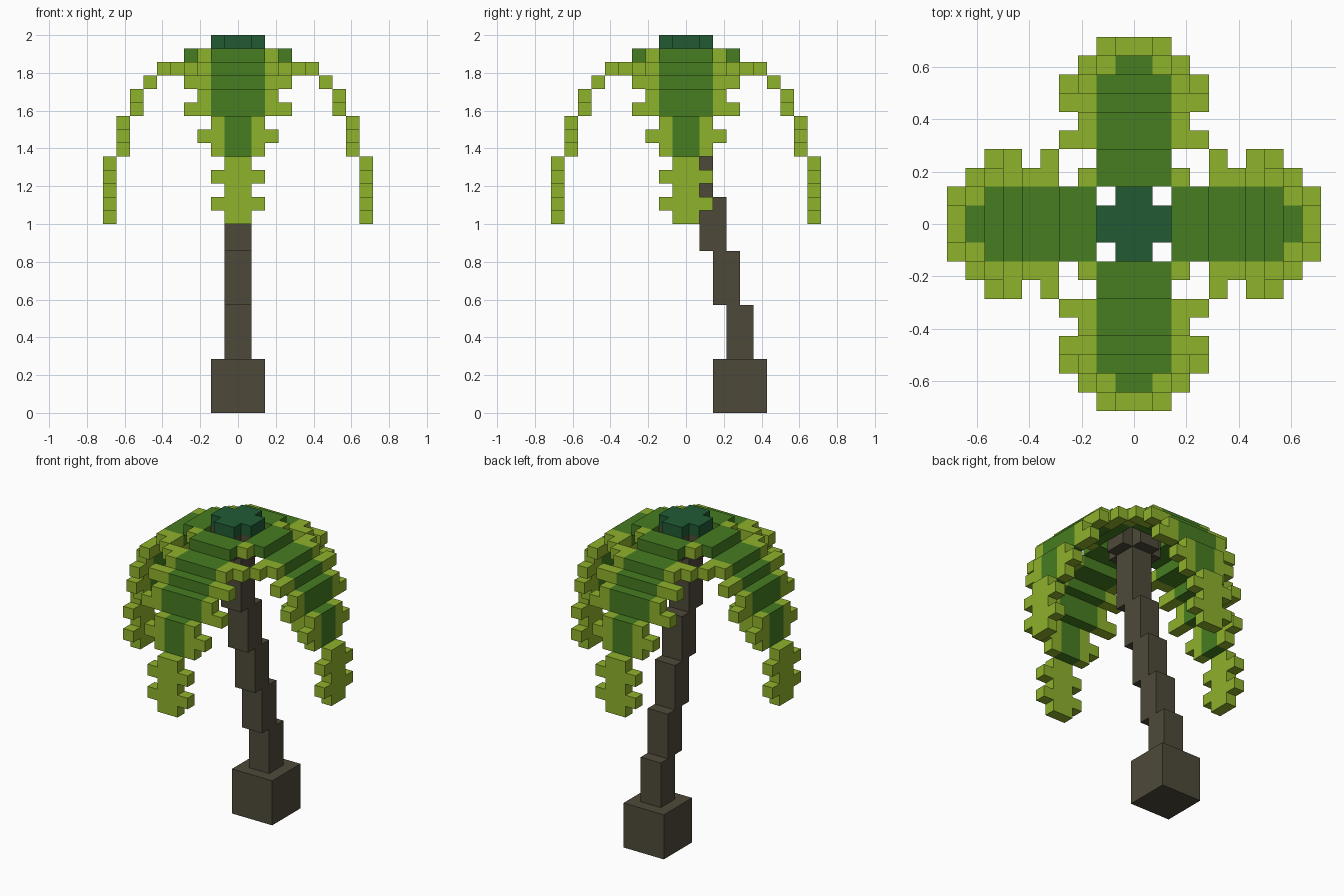
import bpy, bmesh, math
from mathutils import Matrix, Vector

cube = bpy.data.objects.get("Cube")
if cube:
    bpy.data.objects.remove(cube, do_unlink=True)

U = 1 / 14  # size of one block


def material(name, rgb):
    m = bpy.data.materials.new(name)
    m.use_nodes = True
    m.diffuse_color = (*rgb, 1)
    bsdf = m.node_tree.nodes["Principled BSDF"]
    bsdf.inputs["Base Color"].default_value = (*rgb, 1)
    bsdf.inputs["Roughness"].default_value = 0.9
    return m


BARK = material("bark brown", (0.076, 0.067, 0.042))
CROWN = material("deep green", (0.015, 0.102, 0.034))
LEAF = material("leaf green", (0.061, 0.205, 0.015))
TIP = material("light leaf green", (0.275, 0.445, 0.025))


def finish(name, bm, mats):
    bmesh.ops.remove_doubles(bm, verts=bm.verts, dist=1e-4)
    mesh = bpy.data.meshes.new(name)
    bm.to_mesh(mesh)
    bm.free()
    for m in mats:
        mesh.materials.append(m)
    obj = bpy.data.objects.new(name, mesh)
    bpy.context.collection.objects.link(obj)
    return obj


def box(name, lo, hi, mat):
    """Box between two corners given in blocks."""
    lo, hi = Vector(lo) * U, Vector(hi) * U
    bm = bmesh.new()
    bmesh.ops.create_cube(bm, size=1, matrix=Matrix.Translation((lo + hi) / 2)
                          @ Matrix.Diagonal((*(hi - lo), 1)))
    return finish(name, bm, [mat])


def cross(name, z0, z1, mat):
    """Plus-shaped slab, four blocks across with the corners left out."""
    quarter = [(2, -1), (2, 1), (1, 1)]
    bm = bmesh.new()
    verts = []
    for k in range(4):
        turn = Matrix.Rotation(k * math.pi / 2, 3, 'Z')
        verts += [bm.verts.new(turn @ Vector((x, y, z0)) * U) for x, y in quarter[1:]]
        verts.append(bm.verts.new(turn @ Vector((1, 2, z0)) * U))
    base = bm.faces.new(verts)
    bm.normal_update()
    top = bmesh.ops.extrude_face_region(bm, geom=[base], use_keep_orig=True)
    moved = [v for v in top["geom"] if isinstance(v, bmesh.types.BMVert)]
    bmesh.ops.translate(bm, verts=moved, vec=(0, 0, (z1 - z0) * U))
    bmesh.ops.recalc_face_normals(bm, faces=bm.faces)
    return finish(name, bm, [mat])


# Frond rows: distance from the middle, height, half width, half width of the green spine
ROWS = [(2, 26, 3, 2), (3, 26, 2, 2), (4, 25, 4, 2), (5, 25, 3, 2), (6, 24, 4, 2),
        (7, 23, 3, 2), (7, 22, 4, 2), (8, 21, 2, 1), (8, 20, 3, 1), (8, 19, 2, 1),
        (9, 18, 1, 0), (9, 17, 2, 0), (9, 16, 1, 0), (9, 15, 2, 0), (9, 14, 1, 0)]


def frond(name, angle, share_corner):
    # Blocks keyed by cell; corner blocks shared by two fronds are built once
    cells = {}
    for d, z, half, spine in ROWS:
        if d == 2 and not share_corner:
            half = 2
        for w in range(-half, half):
            cells[(d, w, z)] = 0 if -spine <= w < spine else 1
    bm = bmesh.new()
    for cell, mat in cells.items():
        for axis in range(3):
            for side in (0, 1):
                near = list(cell)
                near[axis] += 2 * side - 1
                if tuple(near) in cells:
                    continue
                # Exposed block face, wound outwards
                corners = []
                for a, b in ((0, 0), (1, 0), (1, 1), (0, 1)):
                    p = Vector(cell)
                    p[axis] += side
                    p[(axis + 1) % 3] += a
                    p[(axis + 2) % 3] += b
                    corners.append(bm.verts.new(p * U))
                face = bm.faces.new(corners if side else corners[::-1])
                face.material_index = mat
    bm.transform(Matrix.Rotation(angle, 4, 'Z'))
    return finish(name, bm, [LEAF, TIP])


# Root block and leaning, stepped trunk
box("trunk_base", (-2, 2, 0), (2, 6, 4), BARK)
for i in range(5):
    y, z = 3 - i, 4 + 4 * i
    box(f"trunk_segment_{i + 1}", (-1, y, z), (1, y + 2, 25 if i == 4 else z + 4), BARK)

# Crown hub and its green cap
cross("trunk_hub", 25, 27, BARK)
cross("crown_cap", 27, 28, CROWN)

# Four drooping fronds
for k, side in enumerate(("left", "back", "right", "front")):
    frond(f"{side}_frond", k * math.pi / 2, k % 2 == 1)
